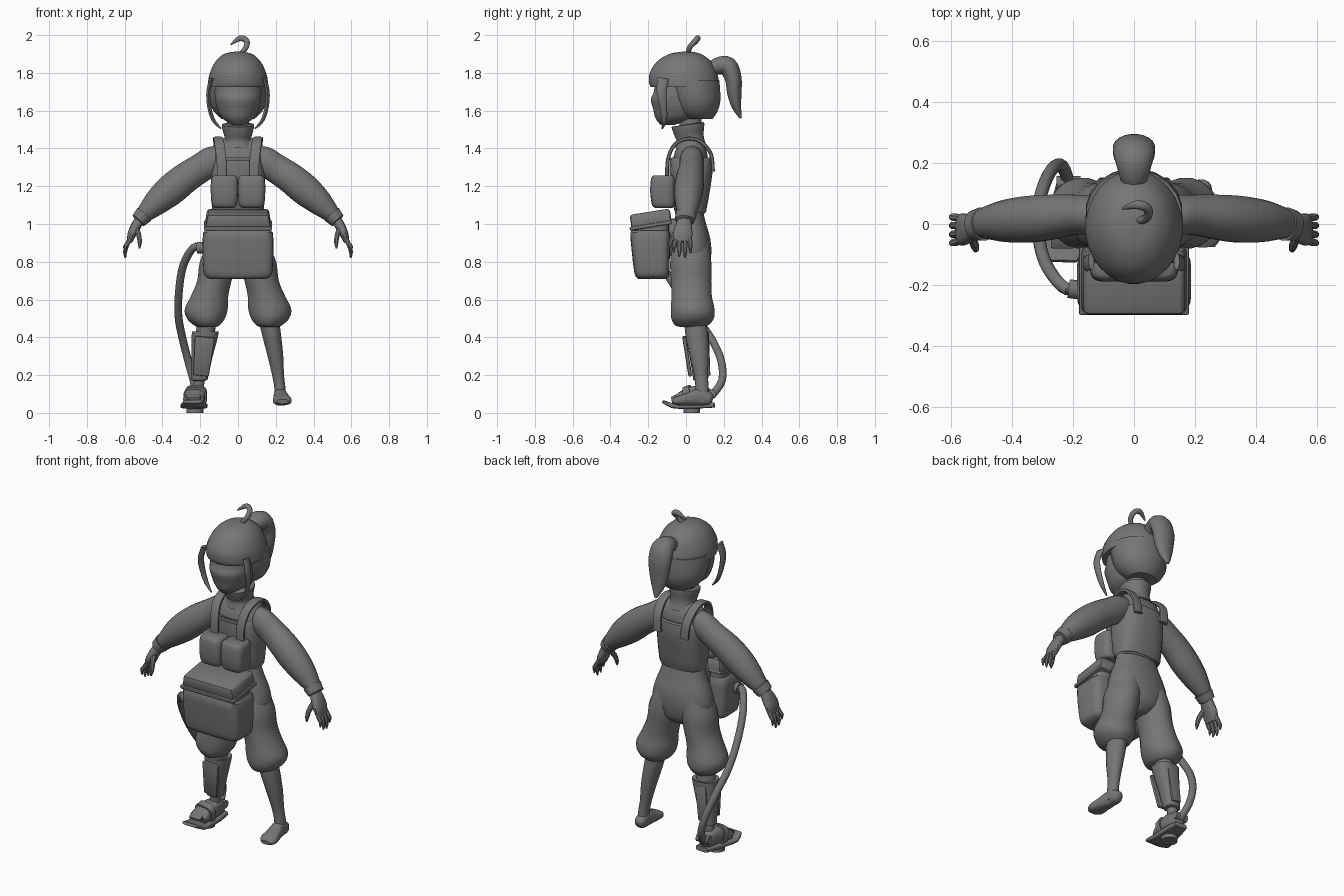
import bpy, bmesh, math
from mathutils import Vector, Matrix

grey = bpy.data.materials.new("plain_grey")
grey.diffuse_color = (0.18, 0.18, 0.18, 1)
X, Y = Vector((1, 0, 0)), Vector((0, 1, 0))


def finish(name, bm, angle=40):
    bmesh.ops.recalc_face_normals(bm, faces=bm.faces)
    me = bpy.data.meshes.new(name)
    bm.to_mesh(me)
    bm.free()
    me.materials.append(grey)
    for p in me.polygons:
        p.use_smooth = True
    me.set_sharp_from_angle(angle=math.radians(angle))
    ob = bpy.data.objects.new(name, me)
    bpy.context.collection.objects.link(ob)
    return ob


def spline(rows, steps):
    """Catmull-Rom interpolation through rows of numbers."""
    rows = [Vector(r) for r in rows]
    if steps < 2:
        return rows
    out = []
    for i in range(len(rows) - 1):
        b, c = rows[i], rows[i + 1]
        a, d = rows[max(i - 1, 0)], rows[min(i + 2, len(rows) - 1)]
        for k in range(steps):
            t = k / steps
            out.append(0.5 * (2 * b + (c - a) * t + (2 * a - 5 * b + 4 * c - d) * t * t
                              + (3 * b - a - 3 * c + d) * t ** 3))
    return out + [rows[-1]]


def sweep(name, rows, ref=X, flat=False, n=2.0, sides=20, steps=4, sx=1):
    """Rows are (x, y, z, half width along ref, half depth)."""
    pts = spline(rows, steps)
    bm, rings = bmesh.new(), []
    for i, p in enumerate(pts):
        c = Vector(p[:3])
        t = Vector((0, 0, 1)) if flat else (
            Vector(pts[min(i + 1, len(pts) - 1)][:3]) - Vector(pts[max(i - 1, 0)][:3])).normalized()
        u = (ref - t * ref.dot(t)).normalized()
        v = t.cross(u)
        ring = []
        for k in range(sides):
            w = 2 * math.pi * (k + 0.5) / sides
            ca, sa = math.cos(w), math.sin(w)
            q = c + u * (max(p[3], .002) * math.copysign(abs(ca) ** (2 / n), ca)) \
                  + v * (max(p[4], .002) * math.copysign(abs(sa) ** (2 / n), sa))
            ring.append(bm.verts.new((q.x * sx, q.y, q.z)))
        rings.append(ring)
    for r, s in zip(rings, rings[1:]):
        for k in range(sides):
            bm.faces.new((r[k], r[(k + 1) % sides], s[(k + 1) % sides], s[k]))
    bm.faces.new(rings[0])
    bm.faces.new(rings[-1])
    return finish(name, bm)


def stack(name, rows, x=0, **kw):
    """Rows are (z, half width, front y, back y)."""
    return sweep(name, [(x, (f + b) / 2, z, w, (b - f) / 2) for z, w, f, b in rows], flat=True, **kw)


def tube(name, pts, r, **kw):
    return sweep(name, [(*p, r, r) for p in pts], sides=12, **kw)


def box(name, size, loc, rot=(0, 0, 0), bevel=0.01, taper=1):
    bm = bmesh.new()
    bmesh.ops.create_cube(bm, size=1)
    for v in bm.verts:
        if v.co.z > 0:
            v.co.x *= taper
        v.co = Vector((v.co.x * size[0], v.co.y * size[1], v.co.z * size[2]))
    bmesh.ops.bevel(bm, geom=bm.edges[:], offset=bevel, segments=2, affect='EDGES', profile=0.5)
    m = Matrix.Translation(loc)
    for ang, ax in zip(rot, 'XYZ'):
        m = m @ Matrix.Rotation(math.radians(ang), 4, ax)
    bm.transform(m)
    return finish(name, bm)


# Head and hair
stack("face", [(1.525, .03, -.135, -.06), (1.56, .085, -.163, .05), (1.61, .112, -.176, .08),
               (1.66, .122, -.188, .08), (1.70, .125, -.172, .08), (1.76, .12, -.165, .08)])
stack("hair_cap", [(1.912, .02, -.02, .03), (1.90, .075, -.09, .08), (1.86, .12, -.155, .135),
                   (1.80, .15, -.193, .165), (1.75, .16, -.197, .177), (1.725, .162, -.188, .18)],
      sides=28)
stack("hair_back", [(1.76, .158, -.12, .178), (1.70, .16, -.10, .183), (1.64, .152, -.08, .182),
                    (1.59, .125, -.05, .165), (1.555, .085, 0, .14)])
sweep("ponytail", [(0, .12, 1.81, .035, .035), (0, .165, 1.835, .05, .045), (0, .22, 1.835, .066, .052),
                   (0, .25, 1.77, .07, .045), (0, .256, 1.69, .06, .038), (0, .268, 1.62, .04, .025),
                   (0, .29, 1.56, .008, .006)])
sweep("hair_curl", [(.01, .01, 1.895, .012, .012), (.042, .02, 1.935, .014, .014),
                    (.045, .05, 1.97, .015, .015), (.01, .063, 1.983, .015, .015),
                    (-.038, .05, 1.95, .004, .004)], ref=Y, sides=10)
for s, side in ((1, "left"), (-1, "right")):
    sweep(side + "_hair_lock", [(.14, -.12, 1.77, .01, .03), (.157, -.13, 1.70, .011, .026),
                                (.152, -.12, 1.62, .011, .02), (.13, -.115, 1.55, .01, .014),
                                (.09, -.125, 1.505, .004, .004)], sides=10, sx=s)

# Neck, collar and torso
stack("neck", [(1.42, .06, -.03, .09), (1.60, .06, -.04, .08)], steps=1)
sweep("collar", [(0, .025, 1.41, .095, .085), (0, .022, 1.45, .072, .074), (0, .015, 1.49, .08, .082),
                 (0, .01, 1.525, .087, .088), (0, .01, 1.525, .07, .07)], steps=3)
stack("torso", [(1.03, .125, -.05, .09), (1.10, .125, -.055, .095), (1.2, .135, -.07, .11),
                (1.3, .14, -.075, .118), (1.38, .135, -.06, .112), (1.43, .11, -.035, .09),
                (1.455, .07, -.02, .07)], n=2.4)
stack("vest", [(1.06, .128, -.05, .10), (1.07, .138, -.062, .108), (1.18, .143, -.08, .128),
               (1.28, .142, -.088, .142), (1.345, .125, -.084, .138), (1.35, .11, -.07, .12)], n=2.8, steps=2)
box("bib_band", (.16, .012, .02), (0, -.089, 1.345), bevel=.004)
for s, side in ((1, "left"), (-1, "right")):
    sweep(side + "_strap", [(.085, -.10, 1.25, .026, .01), (.088, -.096, 1.34, .026, .01),
                            (.098, -.06, 1.42, .026, .01), (.105, .01, 1.452, .026, .01),
                            (.105, .08, 1.435, .026, .01), (.098, .132, 1.37, .026, .01),
                            (.09, .143, 1.28, .026, .01)], n=5, sides=12, sx=s)
    # Chest pouch halves
    stack(side + "_pouch", [(1.085, .045, -.16, -.07), (1.10, .066, -.18, -.06), (1.17, .073, -.19, -.06),
                            (1.24, .07, -.185, -.06), (1.258, .055, -.17, -.07)],
          x=s * .072, n=4, steps=3)
stack("waist_belt", [(1.05, .13, -.058, .097), (1.085, .13, -.062, .102)], n=2.4, steps=1)

# Front bag
stack("bag_body", [(.708, .14, -.25, -.11), (.72, .17, -.265, -.095), (.75, .183, -.275, -.088),
                   (.86, .188, -.288, -.085), (.955, .185, -.295, -.085), (.965, .165, -.28, -.095)],
      n=6, sides=28, steps=2)
stack("bag_inner", [(.95, .165, -.28, -.09), (1.01, .165, -.28, -.09)], n=6, steps=1)
box("bag_lid", (.35, .215, .075), (0, -.187, 1.028), rot=(9, 0, 0), bevel=.015, taper=.93)
box("bag_lid_trim", (.362, .225, .02), (0, -.187, .992), rot=(9, 0, 0), bevel=.006)
box("bag_mount", (.2, .08, .2), (0, -.07, .93), bevel=.02)

# Trousers
stack("hips", [(.72, .05, -.03, .08), (.76, .13, -.07, .12), (.84, .185, -.085, .135),
               (.92, .175, -.08, .13), (1.0, .145, -.065, .108), (1.07, .125, -.052, .09)], n=2.2)
for s, side in ((1, "left"), (-1, "right")):
    sweep(side + "_trouser_leg", [(.085, .025, .90, .075, .095), (.105, .025, .80, .098, .11),
                                  (.125, .027, .70, .092, .108), (.15, .03, .62, .10, .108),
                                  (.168, .035, .55, .115, .117), (.17, .035, .50, .102, .114),
                                  (.165, .03, .465, .07, .09), (.165, .03, .455, .05, .06)],
          flat=True, sx=s)

# Bare left leg and foot
sweep("left_calf", [(.165, .05, .48, .055, .06), (.18, .058, .40, .05, .06), (.198, .07, .30, .042, .05),
                    (.212, .08, .20, .032, .037), (.222, .085, .13, .03, .036), (.224, .085, .06, .033, .04)],
      flat=True)
sweep("left_foot", [(.222, .142, .07, .012, .014), (.222, .125, .075, .032, .033), (.224, .07, .083, .036, .045),
                    (.23, .01, .073, .044, .034), (.235, -.045, .064, .05, .024), (.236, -.075, .06, .03, .012)],
      n=2.5)

# Right leg with shin guard and mechanical foot
sweep("right_knee", [(-.165, .05, .48, .05, .055), (-.175, .055, .41, .052, .055)], flat=True, steps=1)
sweep("right_shin_guard", [(-.172, .06, .425, .058, .052), (-.173, .06, .43, .072, .064),
                           (-.176, .06, .40, .07, .062), (-.192, .07, .29, .056, .05),
                           (-.205, .078, .175, .044, .04), (-.205, .078, .17, .03, .03)],
      flat=True, n=2.8, steps=1)
box("shin_plate", (.085, .02, .21), (-.186, .006, .30), rot=(9, 6, 0), bevel=.008, taper=1.25)
box("shin_back_plate", (.06, .015, .2), (-.19, .118, .30), rot=(2, 6, 0), bevel=.005, taper=1.2)
tube("right_ankle", [(-.205, .08, .18), (-.215, .08, .08)], .03, steps=1, flat=True)
sweep("right_foot_shell", [(-.212, .145, .08, .02, .025), (-.213, .125, .085, .04, .04),
                           (-.218, .06, .095, .05, .05), (-.228, .0, .085, .055, .042),
                           (-.235, -.045, .07, .056, .025)], n=3, steps=2)
sweep("right_sole", [(-.21, .15, .042, .04, .014), (-.215, .08, .038, .054, .014), (-.225, .0, .036, .062, .014),
                     (-.235, -.07, .038, .07, .013), (-.238, -.122, .06, .05, .008)], n=5, steps=2)
sweep("right_foot_strap", [(-.222, .03, .092, .06, .058), (-.227, -.005, .085, .062, .052)], n=3, steps=1)
box("toe_plate", (.075, .05, .02), (-.236, -.055, .085), rot=(25, 0, 0), bevel=.005)
tube("sole_disc", [(-.228, .03, .0), (-.228, .03, .03)], .046, steps=1, flat=True)
tube("heel_joint", [(-.255, .135, .1), (-.175, .135, .1)], .024, ref=Y, steps=1)

# Hose from bag to heel
tube("hose", [(-.18, -.22, .875), (-.235, -.205, .875), (-.29, -.13, .78), (-.313, -.04, .64),
              (-.315, .05, .51), (-.295, .13, .40), (-.265, .185, .28), (-.235, .19, .17),
              (-.215, .135, .09)], .021)
tube("hose_socket", [(-.16, -.22, .875), (-.215, -.212, .875)], .032, ref=Y, steps=1)

# Sleeves and hands
for s, side in ((1, "left"), (-1, "right")):
    sweep(side + "_sleeve", [(.075, .03, 1.375, .05, .05), (.13, .03, 1.338, .064, .078),
                             (.20, .03, 1.295, .067, .078), (.28, .022, 1.242, .075, .082),
                             (.35, .015, 1.185, .077, .084), (.42, .01, 1.125, .07, .073),
                             (.475, .005, 1.073, .056, .055), (.505, 0, 1.045, .046, .042)], ref=Y, sx=s)
    sweep(side + "_cuff", [(.495, 0, 1.052, .048, .042), (.497, 0, 1.05, .056, .05),
                           (.527, -.006, 1.018, .05, .042), (.53, -.006, 1.015, .03, .03)],
          ref=Y, steps=1, sx=s)
    sweep(side + "_palm", [(.515, -.006, 1.03, .032, .026), (.54, -.012, .99, .044, .027),
                           (.562, -.018, .945, .053, .023), (.575, -.02, .905, .046, .014)],
          ref=Y, n=2.5, sides=14, sx=s)
    for i, (y, tip) in enumerate(((-.06, .85), (-.033, .825), (-.005, .82), (.022, .845))):
        sweep(f"{side}_finger_{i + 1}", [(.565, y * .9, .93, .013, .014), (.588, y, .89, .013, .013),
                                         (.598, y * 1.05, tip + .03, .011, .011),
                                         (.596, y * 1.1, tip, .004, .004)], ref=Y, sides=8, steps=2, sx=s)
    sweep(side + "_thumb", [(.538, -.035, .98, .017, .015), (.524, -.068, .935, .015, .014),
                            (.52, -.082, .895, .012, .011), (.522, -.088, .87, .004, .004)],
          ref=Y, sides=8, steps=2, sx=s)
